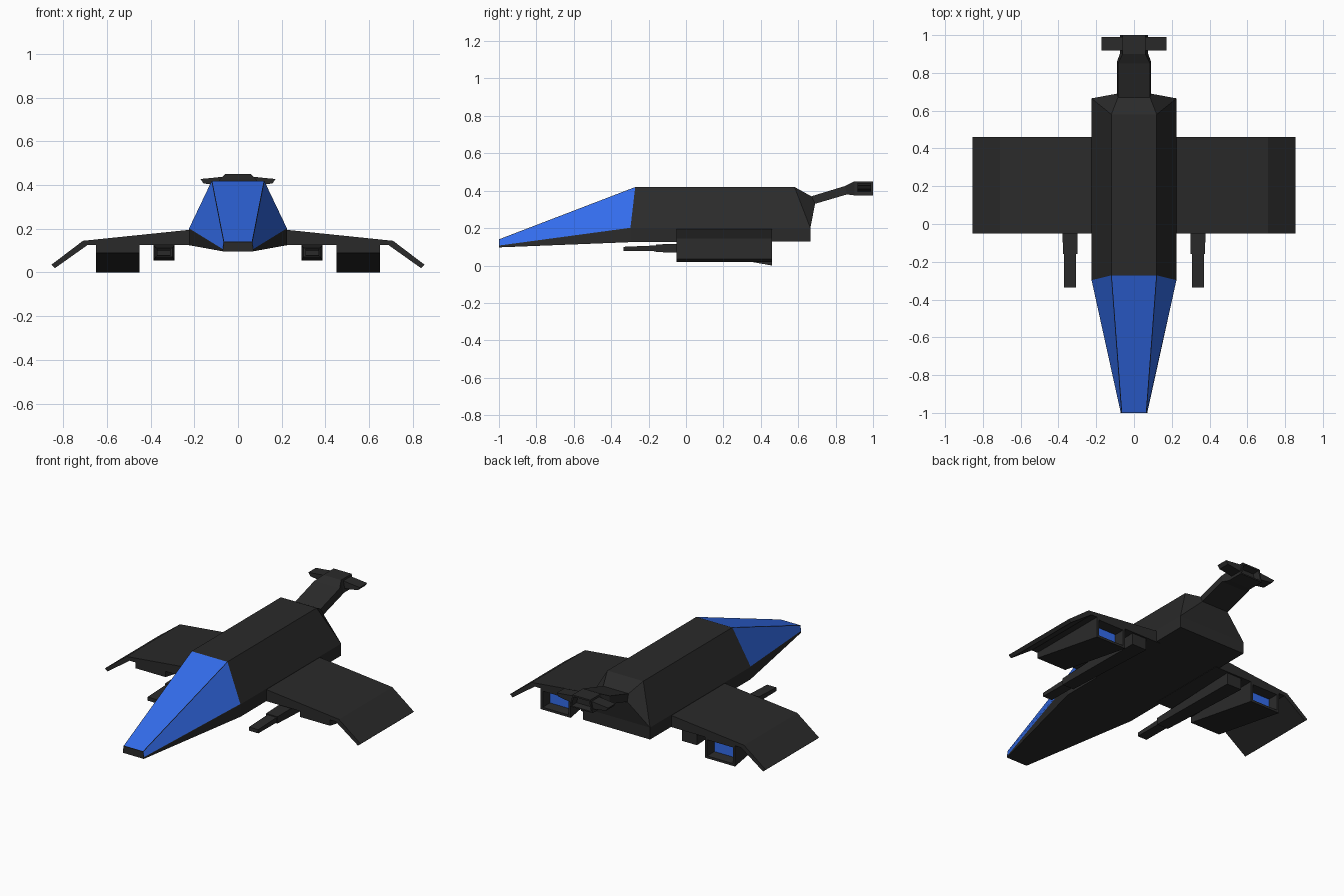
import bpy, bmesh

if "Cube" in bpy.data.objects:
    bpy.data.objects.remove(bpy.data.objects["Cube"])


def material(name, rgb):
    m = bpy.data.materials.new(name)
    m.diffuse_color = (*rgb, 1)
    m.use_nodes = True
    m.node_tree.nodes["Principled BSDF"].inputs["Base Color"].default_value = m.diffuse_color
    return m


DARK = material("dark_hull", (0.023, 0.023, 0.023))
BLUE = material("blue_glass", (0.033, 0.15, 0.83))


def loft(bm, rings, skip=None, caps=True):
    """Skin equal-sized rings; returns (side faces by (span, side), end cap)."""
    vs = [[bm.verts.new(p) for p in r] for r in rings]
    n = len(rings[0])
    sides = {}
    for i in range(len(vs) - 1):
        for j in range(n):
            if skip and skip(i, j):
                continue
            k = (j + 1) % n
            sides[i, j] = bm.faces.new((vs[i][j], vs[i][k], vs[i + 1][k], vs[i + 1][j]))
    bm.faces.new(vs[0])
    return sides, bm.faces.new(vs[-1])


def recess(bm, face, rim, depth, mat=0):
    """Sink an exhaust opening into a face."""
    bm.normal_update()
    bmesh.ops.inset_individual(bm, faces=[face], thickness=rim)
    bmesh.ops.inset_individual(bm, faces=[face], thickness=0.008, depth=-depth)
    face.material_index = mat


def finish(bm, name, mirror=False):
    me = bpy.data.meshes.new(name)
    bm.to_mesh(me)
    bm.free()
    me.materials.append(DARK)
    me.materials.append(BLUE)
    ob = bpy.data.objects.new(name, me)
    bpy.context.collection.objects.link(ob)
    if mirror:
        ob.modifiers.new("mirror", 'MIRROR')
    return ob


def clean(bm):
    bmesh.ops.remove_doubles(bm, verts=bm.verts[:], dist=1e-4)
    bmesh.ops.recalc_face_normals(bm, faces=bm.faces[:])


def pair(upper, lower):
    """Symmetric four-point section from its two right-hand corners."""
    (a, b, c), (d, e, f) = upper, lower
    return [(-a, b, c), (a, b, c), (d, e, f), (-d, e, f)]


def rect(y, x0, x1, z0, z1):
    return [(x0, y, z1), (x1, y, z1), (x1, y, z0), (x0, y, z0)]


# Fuselage: upper hull running into the tail boom, plus the shallow belly
nose, mid, rear = (0.07, -1, 0.105), (0.225, -0.295, 0.2), (0.225, 0.665, 0.2)
bm = bmesh.new()
sides, tail_end = loft(bm, [
    pair((0.065, -1, 0.14), nose),
    pair((0.12, -0.27, 0.42), mid),
    pair((0.12, 0.58, 0.42), rear),
    pair((0.085, 0.67, 0.37), (0.09, 0.69, 0.33)),
    pair((0.085, 0.85, 0.425), (0.09, 0.86, 0.38)),
    pair((0.06, 0.9, 0.45), (0.075, 0.9, 0.375)),
    pair((0.06, 1, 0.45), (0.075, 1, 0.375)),
], skip=lambda i, j: i < 2 and j == 2)
loft(bm, [
    pair(nose, (0.07, -1, 0.097)),
    pair(mid, (0.225, -0.295, 0.125)),
    pair(rear, (0.225, 0.665, 0.128)),
], skip=lambda i, j: j == 0)
clean(bm)
recess(bm, tail_end, 0.012, 0.04)
# Blue canopy panels inside thin dark frames
panels = [sides[0, j] for j in (0, 1, 3)]
bmesh.ops.inset_individual(bm, faces=panels, thickness=0.003)
for f in panels:
    f.material_index = 1
finish(bm, "fuselage")

# Wings with drooped tips
profile = [(0.2, 0.197), (0.225, 0.195), (0.71, 0.145), (0.855, 0.035),
           (0.838, 0.02), (0.69, 0.125), (0.2, 0.125)]
bm = bmesh.new()
loft(bm, [[(x, y, z) for x, z in profile] for y in (-0.05, 0.46)])
clean(bm)
finish(bm, "wings", True)

# Wedge engines with blue exhausts
bm = bmesh.new()
_, end = loft(bm, [rect(-0.05, 0.45, 0.65, 0.09, 0.126),
                   rect(0.46, 0.45, 0.65, 0.0, 0.126)])
clean(bm)
recess(bm, end, 0.02, 0.06, 1)
finish(bm, "engines", True)

# Gun pods and barrels under the wings
bm = bmesh.new()
loft(bm, [rect(-0.16, 0.3, 0.376, 0.072, 0.113),
          rect(0.45, 0.29, 0.388, 0.055, 0.126)])
clean(bm)
finish(bm, "gun_pods", True)
bm = bmesh.new()
_, end = loft(bm, [rect(-0.14, 0.308, 0.37, 0.076, 0.108),
                   rect(-0.335, 0.308, 0.37, 0.078, 0.1)])
clean(bm)
finish(bm, "gun_barrels", True)

# Small tail fins
bm = bmesh.new()
fin = [(0.055, 0.44), (0.13, 0.432), (0.172, 0.428), (0.158, 0.408), (0.07, 0.395)]
loft(bm, [[(x, y, z) for x, z in fin] for y in (0.918, 0.99)])
clean(bm)
finish(bm, "tail_fins", True)
